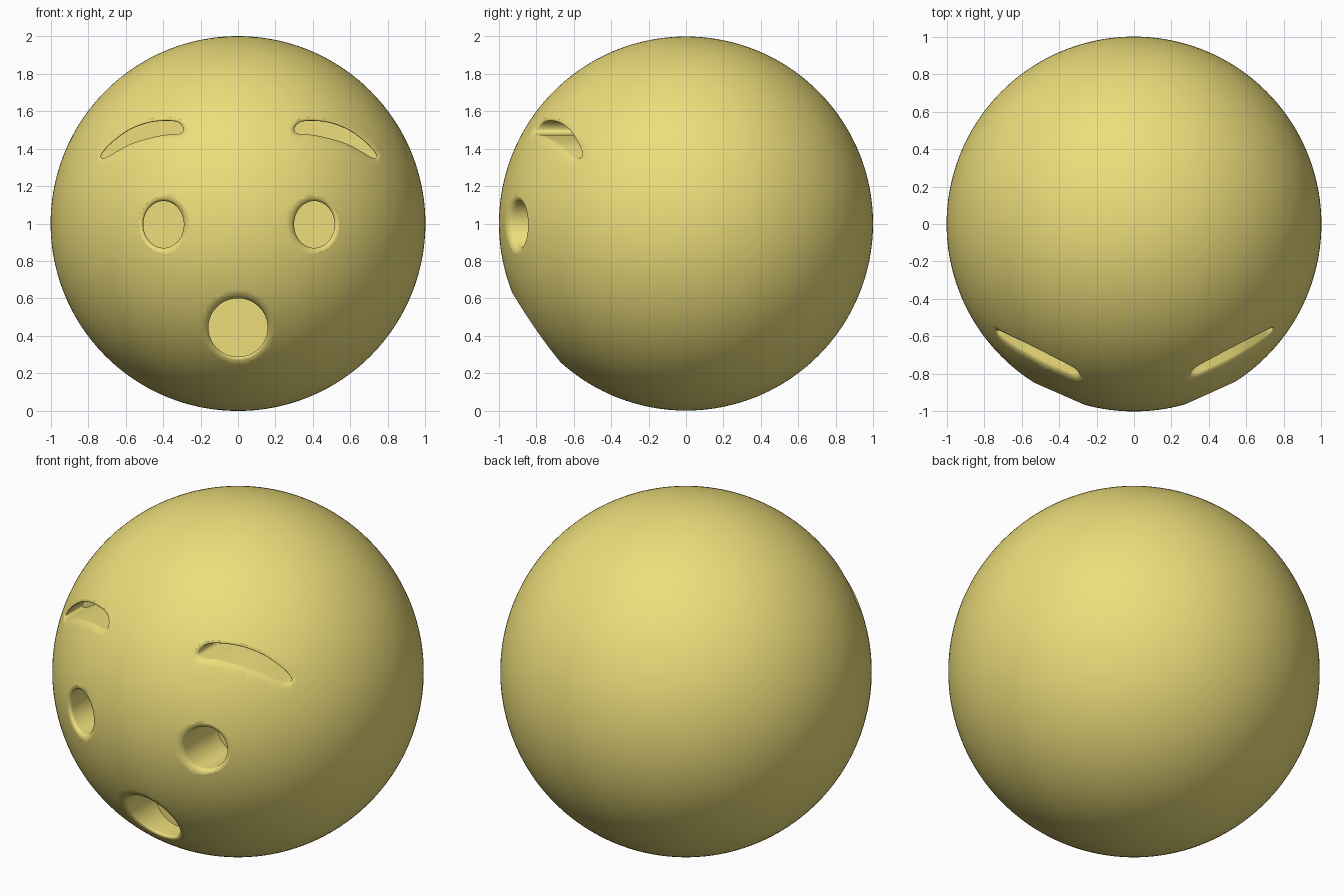
import bpy, bmesh, math
from mathutils import Vector

if "Cube" in bpy.data.objects:
    bpy.data.objects.remove(bpy.data.objects["Cube"])

SHIFT = 0.005  # features sit very slightly to the right


def smooth_loop(pts, steps=6):
    """Closed Catmull-Rom curve through 2D points."""
    out, n = [], len(pts)
    p = [Vector(q) for q in pts]
    for i in range(n):
        a, b, c, d = p[i - 1], p[i], p[(i + 1) % n], p[(i + 2) % n]
        for k in range(steps):
            t = k / steps
            out.append(0.5 * (2 * b + (c - a) * t + (2 * a - 5 * b + 4 * c - d) * t * t
                              + (3 * b - a - 3 * c + d) * t ** 3))
    return out


def ellipse(cx, cz, rx, rz, n=64):
    return [Vector((cx + rx * math.cos(2 * math.pi * i / n),
                    cz + rz * math.sin(2 * math.pi * i / n))) for i in range(n)]


def make_cutter(name, loop, fillet, floor_y):
    """Straight recess along y, flaring tangentially into the ball surface."""
    n = len(loop)
    area = sum(loop[i - 1].x * loop[i].y - loop[i].x * loop[i - 1].y for i in range(n))
    if area < 0:
        loop = loop[::-1]
    normals = []
    for i in range(n):
        t = (loop[(i + 1) % n] - loop[i - 1]).normalized()
        normals.append(Vector((t.y, -t.x)))
    profile = [(fillet * (1 - math.cos(a)), fillet * (1 - math.sin(a)))
               for a in (math.radians(10 * k) for k in range(9))]
    profile.append((fillet * 1.4, -0.012))

    bm = bmesh.new()
    rings = [[bm.verts.new((p.x, floor_y, p.y)) for p in loop]]
    for off, depth in profile:
        ring = []
        for p, nn in zip(loop, normals):
            q = p + nn * off
            y = -math.sqrt(max(0.0, 1 - q.x ** 2 - (q.y - 1) ** 2)) + depth
            ring.append(bm.verts.new((q.x, y, q.y)))
        rings.append(ring)
    rings.append([bm.verts.new((v.co.x, -1.2, v.co.z)) for v in rings[-1]])
    for a, b in zip(rings, rings[1:]):
        for i in range(n):
            j = (i + 1) % n
            bm.faces.new((a[i], a[j], b[j], b[i]))
    bm.faces.new(rings[0])
    bm.faces.new(rings[-1])
    bmesh.ops.recalc_face_normals(bm, faces=bm.faces)
    me = bpy.data.meshes.new(name)
    bm.to_mesh(me)
    bm.free()
    ob = bpy.data.objects.new(name, me)
    bpy.context.collection.objects.link(ob)
    ob.hide_render = True
    return ob


# Ball head
bpy.ops.mesh.primitive_uv_sphere_add(segments=192, ring_count=96, radius=1, location=(0, 0, 1))
head = bpy.context.object
head.name = "round_head"

# Recess outlines in the front view
brow = smooth_loop([(0.295, 1.502), (0.325, 1.54), (0.40, 1.548), (0.50, 1.533), (0.60, 1.49),
                    (0.69, 1.42), (0.732, 1.368), (0.73, 1.35), (0.705, 1.354), (0.65, 1.386),
                    (0.58, 1.423), (0.50, 1.45), (0.40, 1.472), (0.32, 1.478)])
cutters = [make_cutter("mouth_cutter", ellipse(0, 0.445, 0.158, 0.156), 0.035, -0.55)]
for side in (-1, 1):
    eye = ellipse(side * 0.402 + SHIFT, 0.995, 0.108, 0.125)
    cutters.append(make_cutter("eye_cutter", eye, 0.03, -0.62))
    sided = [Vector((side * p.x + SHIFT, p.y)) for p in brow]
    cutters.append(make_cutter("brow_cutter", sided, 0.02, -0.42))

# Carve the face
for c in cutters:
    mod = head.modifiers.new(c.name, 'BOOLEAN')
    mod.operation = 'DIFFERENCE'
    mod.solver = 'EXACT'
    mod.object = c
    bpy.ops.object.modifier_apply(modifier=mod.name)
for c in cutters:
    bpy.data.objects.remove(c)

# Smooth yellow finish
bpy.ops.object.shade_smooth_by_angle(angle=math.radians(35))
mat = bpy.data.materials.new("yellow")
mat.diffuse_color = (0.85, 0.73, 0.2, 1)
mat.use_nodes = True
mat.node_tree.nodes["Principled BSDF"].inputs["Base Color"].default_value = mat.diffuse_color
head.data.materials.clear()
head.data.materials.append(mat)
